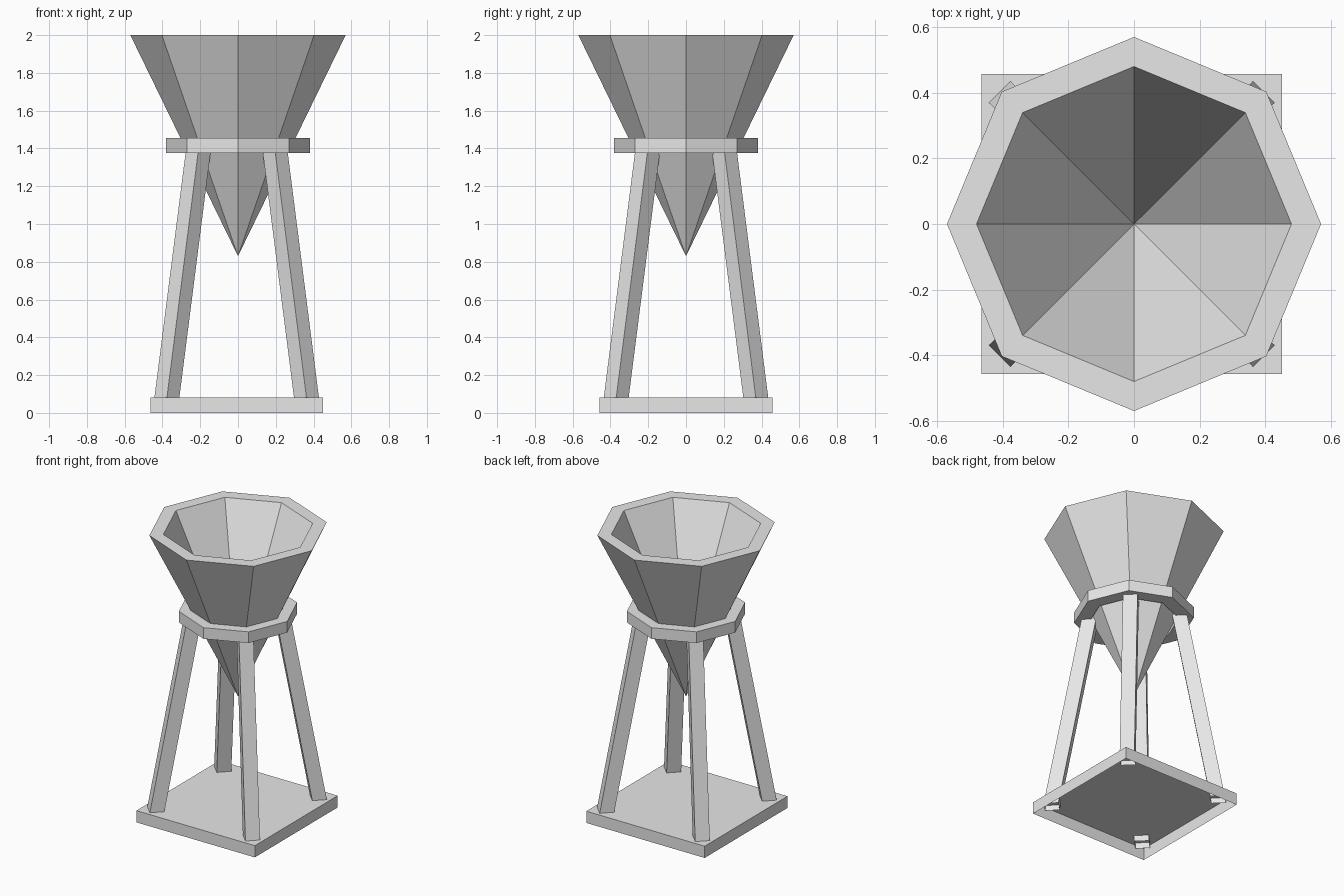
import bpy, bmesh, math

if "Cube" in bpy.data.objects:
    bpy.data.objects.remove(bpy.data.objects["Cube"])

grey = bpy.data.materials.new("light grey")
grey.diffuse_color = (0.8, 0.8, 0.8, 1)
grey.use_nodes = True
grey.node_tree.nodes["Principled BSDF"].inputs["Base Color"].default_value = grey.diffuse_color


def polygon(radius, z, sides=8, turn=0.0, cx=0.0, cy=0.0):
    """Points of a regular polygon at height z."""
    return [(cx + radius * math.cos(turn + i * math.tau / sides),
             cy + radius * math.sin(turn + i * math.tau / sides), z)
            for i in range(sides)]


def loft(name, rings, cap_last=False, closed=False):
    """Skin a list of rings; a ring of one point makes a tip."""
    bm = bmesh.new()
    loops = [[bm.verts.new(p) for p in ring] for ring in rings]
    pairs = list(zip(loops, loops[1:]))
    if closed:
        pairs.append((loops[-1], loops[0]))
    for a, b in pairs:
        n = max(len(a), len(b))
        for i in range(n):
            j = (i + 1) % n
            if len(a) == 1:
                bm.faces.new((a[0], b[j], b[i]))
            elif len(b) == 1:
                bm.faces.new((a[i], a[j], b[0]))
            else:
                bm.faces.new((a[i], a[j], b[j], b[i]))
    if cap_last:
        bm.faces.new(loops[-1])
    bmesh.ops.recalc_face_normals(bm, faces=bm.faces)
    mesh = bpy.data.meshes.new(name)
    bm.to_mesh(mesh)
    bm.free()
    mesh.materials.append(grey)
    ob = bpy.data.objects.new(name, mesh)
    bpy.context.collection.objects.link(ob)
    return ob


# Hollow octagonal funnel: outer tip, outer rim, inner rim, inner tip
loft("funnel", [[(0, 0, 0.83)], polygon(0.57, 2.0), polygon(0.48, 2.0), [(0, 0, 1.015)]])

# Octagonal collar holding the funnel
loft("collar", [polygon(0.38, 1.377), polygon(0.38, 1.455),
                polygon(0.285, 1.455), polygon(0.285, 1.377)], closed=True)

# Square base plate, open underneath
CX = -0.007
half = 0.4575 * math.sqrt(2)
loft("base", [polygon(half, z, 4, math.pi / 4, CX) for z in (0.0, 0.082)], cap_last=True)

# Four splayed square legs, turned to face the corners
for side, sx in (("left", -1), ("right", 1)):
    for end, sy in (("front", -1), ("back", 1)):
        loft(f"{end}_{side}_leg",
             [polygon(0.066, z, 4, 0, CX + sx * c, sy * c)
              for z, c in ((0.045, 0.374), (1.42, 0.199))])
